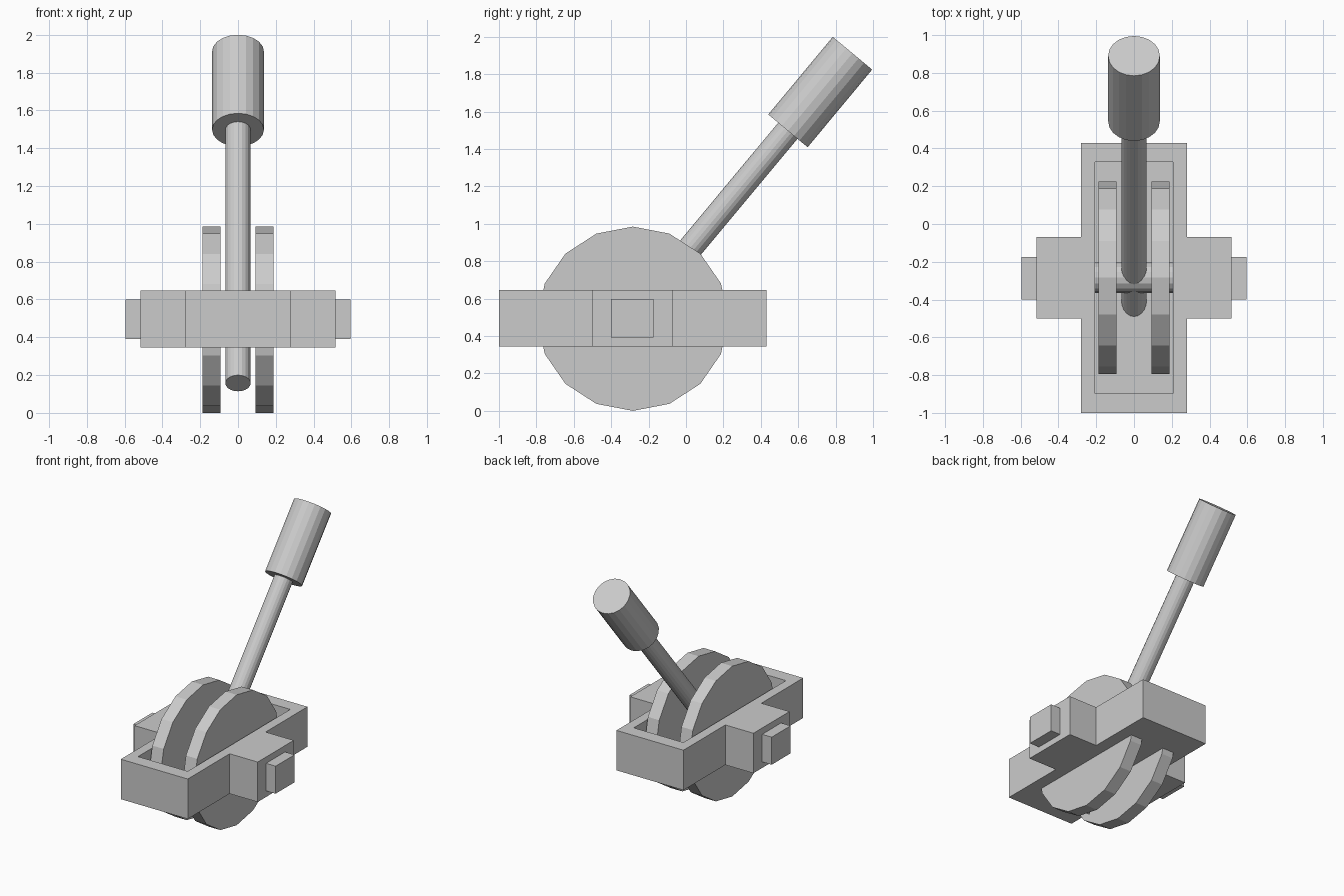
import bpy
import bmesh
from math import pi
from mathutils import Matrix, Vector

cube = bpy.data.objects.get("Cube")
if cube:
    bpy.data.objects.remove(cube, do_unlink=True)

grey = bpy.data.materials.new("plain_grey")
grey.use_nodes = True
COLOR = (0.6, 0.6, 0.6, 1)
grey.diffuse_color = COLOR
grey.node_tree.nodes["Principled BSDF"].inputs["Base Color"].default_value = COLOR


def finish(name, bm):
    bmesh.ops.recalc_face_normals(bm, faces=bm.faces)
    mesh = bpy.data.meshes.new(name)
    bm.to_mesh(mesh)
    bm.free()
    mesh.materials.append(grey)
    obj = bpy.data.objects.new(name, mesh)
    bpy.context.collection.objects.link(obj)
    return obj


def rod(name, start, end, radius, sides, stretch_y=1.0):
    """Cylinder between two points, optionally stretched along y."""
    a, b = Vector(start), Vector(end)
    axis = b - a
    turn = axis.to_track_quat('Z', 'Y').to_matrix().to_4x4()
    bm = bmesh.new()
    bmesh.ops.create_cone(bm, cap_ends=True, segments=sides, radius1=radius,
                          radius2=radius, depth=axis.length, matrix=turn)
    bmesh.ops.scale(bm, vec=(1, stretch_y, 1), verts=bm.verts)
    bmesh.ops.translate(bm, vec=(a + b) / 2, verts=bm.verts)
    return finish(name, bm)


# Cross-shaped housing outline, extruded upward
Z0, Z1, FLOOR = 0.345, 0.647, 0.36
half = [(0.28, -1), (0.28, -0.5), (0.515, -0.5),
        (0.515, -0.07), (0.28, -0.07), (0.28, 0.43)]
outline = half + [(-x, y) for x, y in reversed(half)]
bm = bmesh.new()
base = bm.faces.new([bm.verts.new((x, y, Z0)) for x, y in outline])
up = bmesh.ops.extrude_face_region(bm, geom=[base], use_keep_orig=True)
bmesh.ops.translate(bm, vec=(0, 0, Z1 - Z0),
                    verts=[v for v in up["geom"] if isinstance(v, bmesh.types.BMVert)])
housing = finish("housing", bm)

# Open tray hollowed out of the housing
bm = bmesh.new()
bmesh.ops.create_cube(bm, size=1, matrix=Matrix.Translation((0, -0.285, FLOOR + 0.5))
                      @ Matrix.Diagonal((0.415, 1.225, 1, 1)))
cutter = finish("tray_cutter", bm)
cutter.hide_render = True
cutter.hide_set(True)
cut = housing.modifiers.new("tray", 'BOOLEAN')
cut.operation = 'DIFFERENCE'
cut.solver = 'EXACT'
cut.object = cutter
bpy.context.view_layer.objects.active = housing
bpy.ops.object.modifier_apply(modifier=cut.name)
bpy.data.objects.remove(cutter, do_unlink=True)

# Side pegs and the pair of wheel discs
CY, CZ = -0.284, 0.4925
for side, s in (("left", 1), ("right", -1)):
    bm = bmesh.new()
    bmesh.ops.create_cube(bm, size=1, matrix=Matrix.Translation((s * 0.55, -0.287, 0.495))
                          @ Matrix.Diagonal((0.09, 0.226, 0.208, 1)))
    finish(side + "_peg", bm)
    rod(side + "_disc", (s * 0.093, CY, CZ), (s * 0.188, CY, CZ), CZ, 16, 1.035)

# Axle between the tray walls
rod("axle", (-0.21, CY, CZ), (0.21, CY, CZ), 0.081, 16)

# Tilted lever with its grip
rod("lever", (0, -0.572, 0.157), (0, 0.56, 1.516), 0.067, 20)
rod("grip", (0, 0.545, 1.497), (0, 0.89, 1.912), 0.137, 20)
